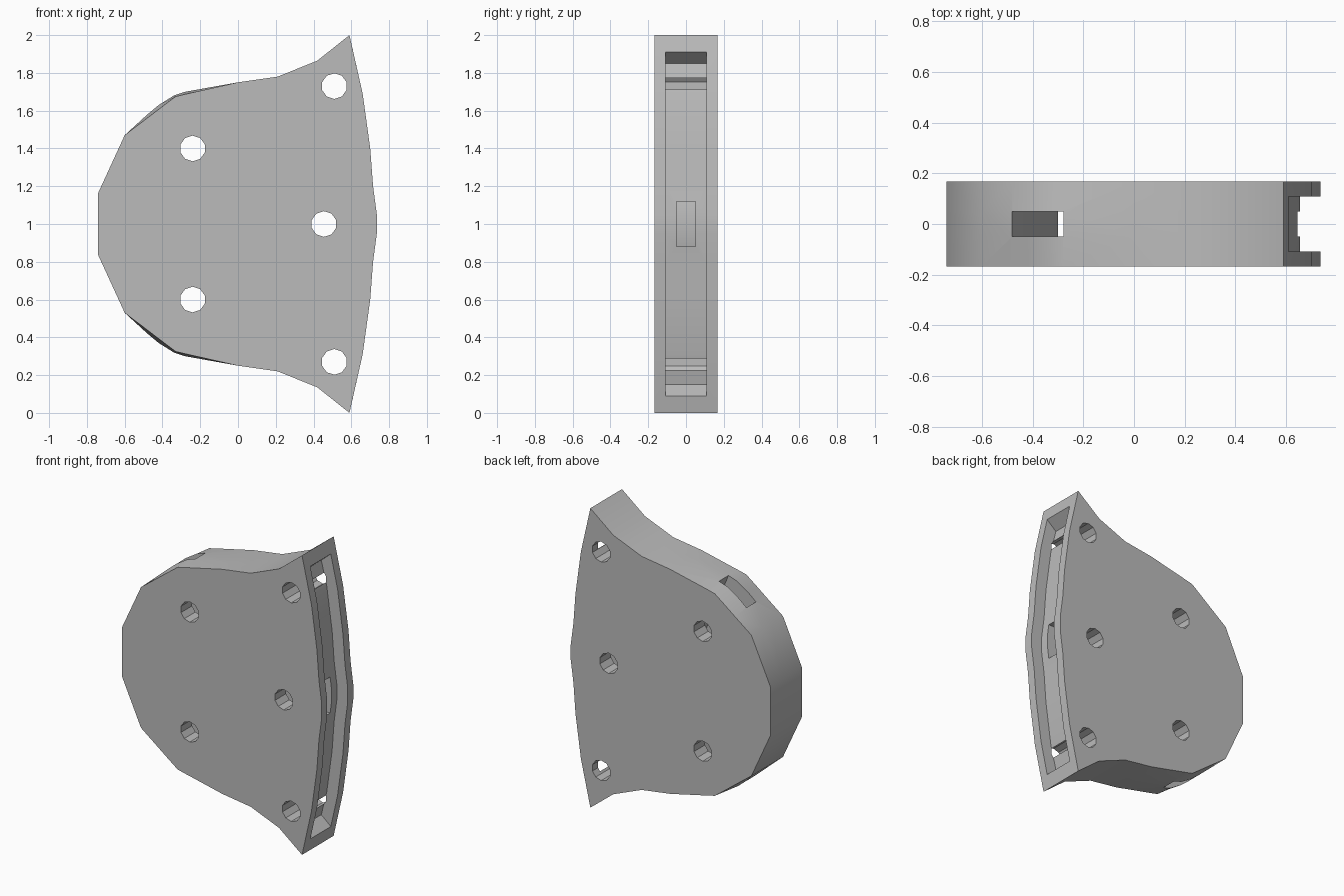
import bpy
import bmesh
import math

if "Cube" in bpy.data.objects:
    bpy.data.objects.remove(bpy.data.objects["Cube"], do_unlink=True)

HALF = 0.167      # half thickness of the body
GROOVE = 0.108    # half width of the groove
SLOT = 0.05       # half width of the inner channel

grey = bpy.data.materials.new("plain_grey")
grey.use_nodes = True
grey.diffuse_color = (0.5, 0.5, 0.5, 1)
grey.node_tree.nodes["Principled BSDF"].inputs["Base Color"].default_value = (0.5, 0.5, 0.5, 1)


def mirrored(upper):
    """Close an upper half profile with its reflection about z = 1."""
    return upper + [(x, 2 - z) for x, z in reversed(upper)]


def loft(name, layers):
    """Join equal outlines, given as (y, points), into a capped solid."""
    bm = bmesh.new()
    rings = [[bm.verts.new((x, y, z)) for x, z in pts] for y, pts in layers]
    bm.faces.new(rings[0])
    bm.faces.new(rings[-1])
    count = len(rings[0])
    for a, b in zip(rings, rings[1:]):
        for i in range(count):
            j = (i + 1) % count
            bm.faces.new((a[i], a[j], b[j], b[i]))
    bmesh.ops.recalc_face_normals(bm, faces=bm.faces)
    mesh = bpy.data.meshes.new(name)
    bm.to_mesh(mesh)
    bm.free()
    mesh.materials.append(grey)
    obj = bpy.data.objects.new(name, mesh)
    bpy.context.collection.objects.link(obj)
    return obj


def prism(name, pts, half):
    return loft(name, [(-half, pts), (half, pts)])


def cut(target, cutter):
    cutter.hide_render = True
    mod = target.modifiers.new("cut", 'BOOLEAN')
    mod.operation = 'DIFFERENCE'
    mod.solver = 'EXACT'
    mod.object = cutter
    bpy.context.view_layer.objects.active = target
    bpy.ops.object.modifier_apply(modifier=mod.name)
    bpy.data.objects.remove(cutter, do_unlink=True)


# Body: bowed front edge, waisted shoulders, rounded rear, slight swell at the slots
bow = [(0.735, 1.05), (0.715, 1.2), (0.70, 1.4), (0.66, 1.69), (0.59, 2.0)]
shoulder = [(0.42, 1.865), (0.21, 1.78), (0, 1.75)]
flat = [(-0.28, 1.687), (-0.33, 1.675), (-0.42, 1.607), (-0.48, 1.561)]
swell = [(-0.28, 1.70), (-0.34, 1.68), (-0.42, 1.63), (-0.48, 1.58)]
rear = [(-0.6, 1.47), (-0.74, 1.165)]
edge = mirrored(bow + shoulder + flat + rear)
middle = mirrored(bow + shoulder + swell + rear)
body = loft("body", [(-HALF, edge), (-SLOT, middle), (SLOT, middle), (HALF, edge)])

# Groove along the bowed edge, with slanted ends
floor = [(x - 0.08, z) for x, z in bow[:-1]] + [(0.54, 1.85)]
groove = mirrored(floor + [(0.68, 1.97), (0.9, 1.97)])
cut(body, prism("groove_cutter", groove, GROOVE))

# Inner channel from the groove to the upper and lower rear slots
channel = mirrored([(0.7, 1.12), (-0.04, 1.12), (-0.32, 1.8), (-0.57, 1.8), (-0.3, 1.12)])
cut(body, prism("channel_cutter", channel, SLOT))

# Bolt holes through the thickness
for cx, cz in [(0.51, 1.73), (0.51, 0.27), (0.455, 1.0), (-0.24, 1.4), (-0.24, 0.6)]:
    r = 0.068
    ring = [(cx + r * math.cos(math.tau * (i + 0.5) / 10),
             cz + r * math.sin(math.tau * (i + 0.5) / 10)) for i in range(10)]
    cut(body, prism("hole_cutter", ring, HALF + 0.1))

# Smooth walls with crisp rims
bpy.ops.object.select_all(action='DESELECT')
body.select_set(True)
bpy.context.view_layer.objects.active = body
bpy.ops.object.shade_smooth_by_angle(angle=math.radians(32))
